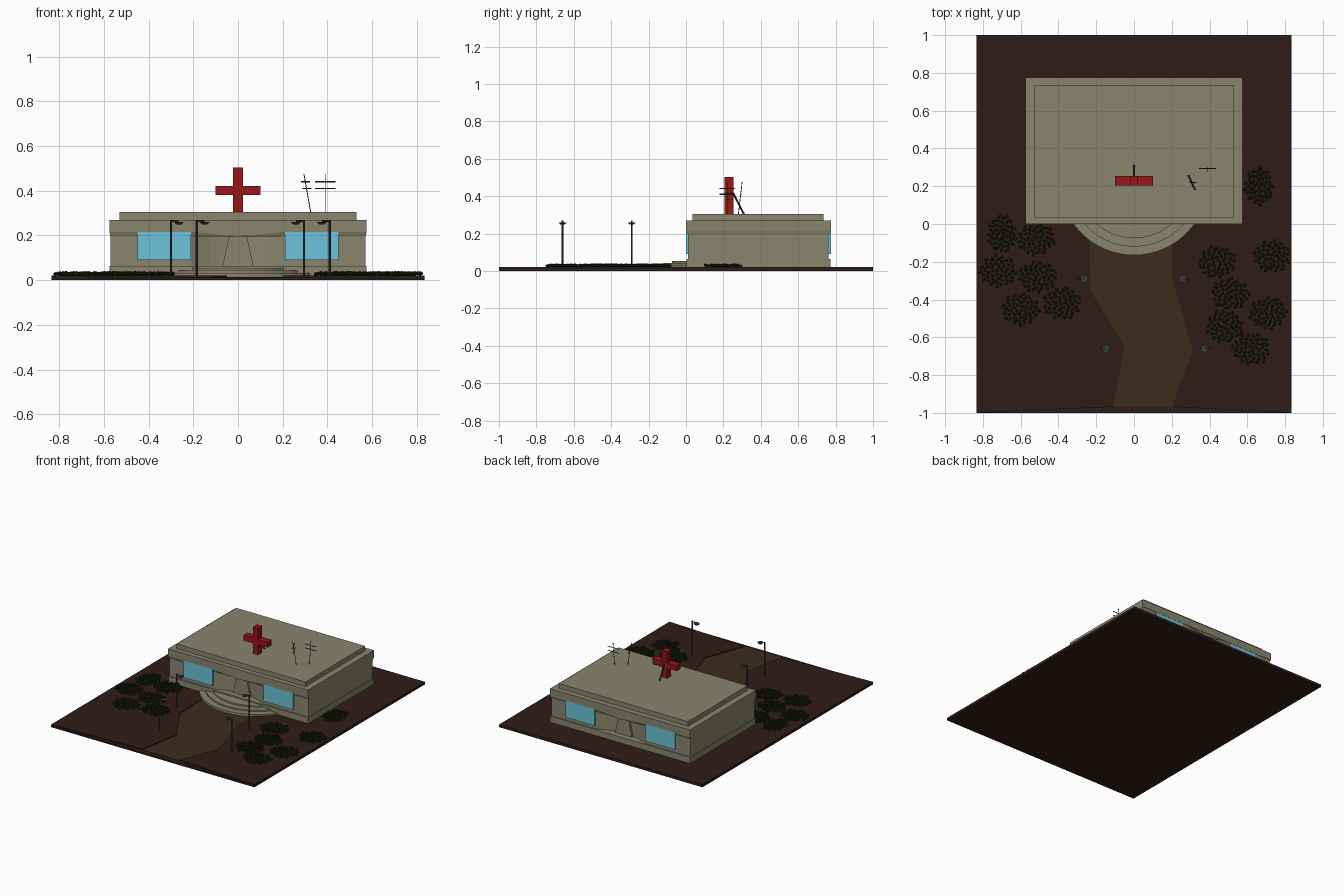
import bpy, bmesh, math, random
from mathutils import Vector, Matrix

if "Cube" in bpy.data.objects:
    bpy.data.objects.remove(bpy.data.objects["Cube"])

random.seed(4)


def mat(name, rgb):
    m = bpy.data.materials.new(name)
    m.diffuse_color = (*rgb, 1)
    m.use_nodes = True
    m.node_tree.nodes["Principled BSDF"].inputs["Base Color"].default_value = m.diffuse_color
    return m


SOIL = mat("soil", (.03, .012, .008))
PATH = mat("path_dirt", (.045, .025, .012))
STONE = mat("stone", (.25, .24, .15))
GLASS = mat("glass", (.15, .55, .70))
RED = mat("red", (.32, .008, .008))
LEAF = mat("leaf", (.010, .022, .006))
METAL = mat("dark_metal", (.04, .045, .05))


def finish(name, bm, material):
    bmesh.ops.recalc_face_normals(bm, faces=bm.faces)
    me = bpy.data.meshes.new(name)
    bm.to_mesh(me)
    bm.free()
    me.materials.append(material)
    ob = bpy.data.objects.new(name, me)
    bpy.context.collection.objects.link(ob)
    return ob


def loft(bm, bottom, top):
    """Solid between two matching rings of 3D points."""
    a = [bm.verts.new(p) for p in bottom]
    b = [bm.verts.new(p) for p in top]
    n = len(a)
    bm.faces.new(a[::-1])
    bm.faces.new(b)
    for i in range(n):
        bm.faces.new((a[i], a[(i + 1) % n], b[(i + 1) % n], b[i]))


def prism(name, pts, z0, z1, material):
    bm = bmesh.new()
    loft(bm, [(x, y, z0) for x, y in pts], [(x, y, z1) for x, y in pts])
    return finish(name, bm, material)


def rect(x0, x1, y0, y1):
    return [(x0, y0), (x1, y0), (x1, y1), (x0, y1)]


def box(name, x0, x1, y0, y1, z0, z1, material):
    return prism(name, rect(x0, x1, y0, y1), z0, z1, material)


def rod(bm, p, q, r, sides=6):
    p, q = Vector(p), Vector(q)
    d = q - p
    m = Matrix.Translation((p + q) / 2) @ d.to_track_quat('Z', 'Y').to_matrix().to_4x4()
    bmesh.ops.create_cone(bm, cap_ends=True, segments=sides, radius1=r, radius2=r,
                          depth=d.length, matrix=m)


# Ground: slab with two raised lawns either side of a sunken winding path
box("ground_slab", -.835, .835, -1, 1, 0, .012, SOIL)
left = [(-.24, 0), (-.23, -.35), (-.05, -.65), (-.11, -.968)]
right = [(.2, 0), (.2, -.28), (.31, -.67), (.2, -.968)]
prism("lawn_left", [(-.835, 1), *[(-.24, 1)], *left, (-.835, -1)], .012, .02, SOIL)
prism("lawn_right", [(.835, 1), (.2, 1), *right, (.835, -1)], .012, .02, SOIL)
box("lawn_back", -.24, .2, 0, 1, .012, .02, SOIL)
prism("path", left + right[::-1], .010, .0145, PATH)

# Building body: concave entrance on the front and the same at the back
arc = [(x, .012 + .05 * (1 - (x / .21) ** 2))
       for x in [-.21 + .42 * i / 10 for i in range(11)]]
front = [(-.57, .012)] + arc + [(.57, .012)]
body = front + [(x, .775 - y) for x, y in front[::-1]]
prism("walls", body, .02, .215, STONE)
box("plinth", -.575, .575, .003, .772, .02, .064, STONE)
box("roof_slab", -.575, .575, 0, .775, .215, .27, STONE)
box("roof_upper_tier", -.53, .53, .035, .735, .27, .305, STONE)

# Eaves tapering back to the wall
bm = bmesh.new()
loft(bm, [(x, y, .195) for x, y in rect(-.571, .571, .011, .764)],
     [(x, y, .215) for x, y in rect(-.575, .575, .003, .772)])
finish("eaves", bm, STONE)

# Parts repeated on front and back faces
for side, f in (("front", lambda y: y), ("back", lambda y: .775 - y)):
    for s, lab in ((-1, "left"), (1, "right")):
        box(f"window_{side}_{lab}", *sorted((s * .21, s * .45)),
            *sorted((f(.001), f(.03))), .09, .2145, GLASS)
    bm = bmesh.new()
    prof = [(-.21, .217), (0, .194), (.21, .217)]
    loft(bm, [(x, f(.003), z) for x, z in prof], [(x, f(.09), z) for x, z in prof])
    finish(f"canopy_{side}", bm, STONE)
    # Flared doorway
    bm = bmesh.new()
    prof = [(-.07, .06), (.07, .06), (.04, .196), (-.04, .196)]
    loft(bm, [(x, f(.042), z) for x, z in prof], [(x, f(.09), z) for x, z in prof])
    finish(f"doorway_{side}", bm, STONE)

# Curved entrance steps
for i, (r, z) in enumerate(((.393, .032), (.348, .043), (.303, .054))):
    a = math.acos(.218 / r)
    pts = [(r * math.sin(t), .228 - r * math.cos(t))
           for t in [-a + 2 * a * k / 24 for k in range(25)]]
    prism(f"entrance_step_{i + 1}", pts, .012, z, STONE)

# Red cross on the roof with rear brace
c, w = [], .022
prof = [(-w, .303), (w, .303), (w, .38), (.1, .38), (.1, .42), (w, .42),
        (w, .503), (-w, .503), (-w, .42), (-.1, .42), (-.1, .38), (-w, .38)]
bm = bmesh.new()
loft(bm, [(x, .205, z) for x, z in prof], [(x, .253, z) for x, z in prof])
finish("roof_cross", bm, RED)
bm = bmesh.new()
rod(bm, (0, .25, .42), (0, .31, .303), .005)
finish("cross_brace", bm, METAL)

# Two roof antennas
bm = bmesh.new()
rod(bm, (.39, .28, .303), (.39, .30, .475), .002)
for z in (.41, .44):
    rod(bm, (.345, .295, z), (.435, .295, z), .003)
finish("antenna_right", bm, METAL)
bm = bmesh.new()
rod(bm, (.325, .22, .303), (.295, .22, .475), .002)
for x, z in ((.308, .41), (.302, .44)):
    rod(bm, (x - .018, .26, z), (x + .018, .18, z), .003)
finish("antenna_left", bm, METAL)

# Lamp posts, heads leaning over the path
for i, (x, y, s) in enumerate(((-.3, -.29, 1), (-.185, -.66, 1),
                               (.295, -.29, -1), (.41, -.66, -1))):
    bm = bmesh.new()
    rod(bm, (x, y, .012), (x, y, .27), .005, 8)
    rod(bm, (x, y, .264), (x + s * .035, y, .264), .003)
    bmesh.ops.create_cone(bm, cap_ends=True, segments=12, radius1=.012, radius2=.021,
                          depth=.010, matrix=Matrix.Translation((x + s * .036, y, .254)))
    finish(f"lamp_post_{i + 1}", bm, METAL)

# Low bushes made of scattered leaf clumps
spots = [(-.70, -.05), (-.52, -.08), (-.72, -.25), (-.51, -.28), (-.38, -.42), (-.60, -.45),
         (.66, .20), (.44, -.20), (.73, -.17), (.51, -.37), (.71, -.47), (.48, -.54), (.62, -.66)]
for i, (cx, cy) in enumerate(spots):
    bm = bmesh.new()
    rx, ry = (.075, .10) if i in (0, 6) else (.10, .085)
    for k in range(48):
        r, t = math.sqrt((k + .5) / 48), k * 2.39996 + i
        m = (Matrix.Translation((cx + rx * r * math.cos(t), cy + ry * r * math.sin(t),
                                 .028 + random.uniform(-.003, .004)))
             @ Matrix.Rotation(random.uniform(0, 3), 4, 'Z')
             @ Matrix.Diagonal((.013, .008, .009, 1)))
        bmesh.ops.create_icosphere(bm, subdivisions=1, radius=1, matrix=m)
    finish(f"bush_{i + 1}", bm, LEAF)
